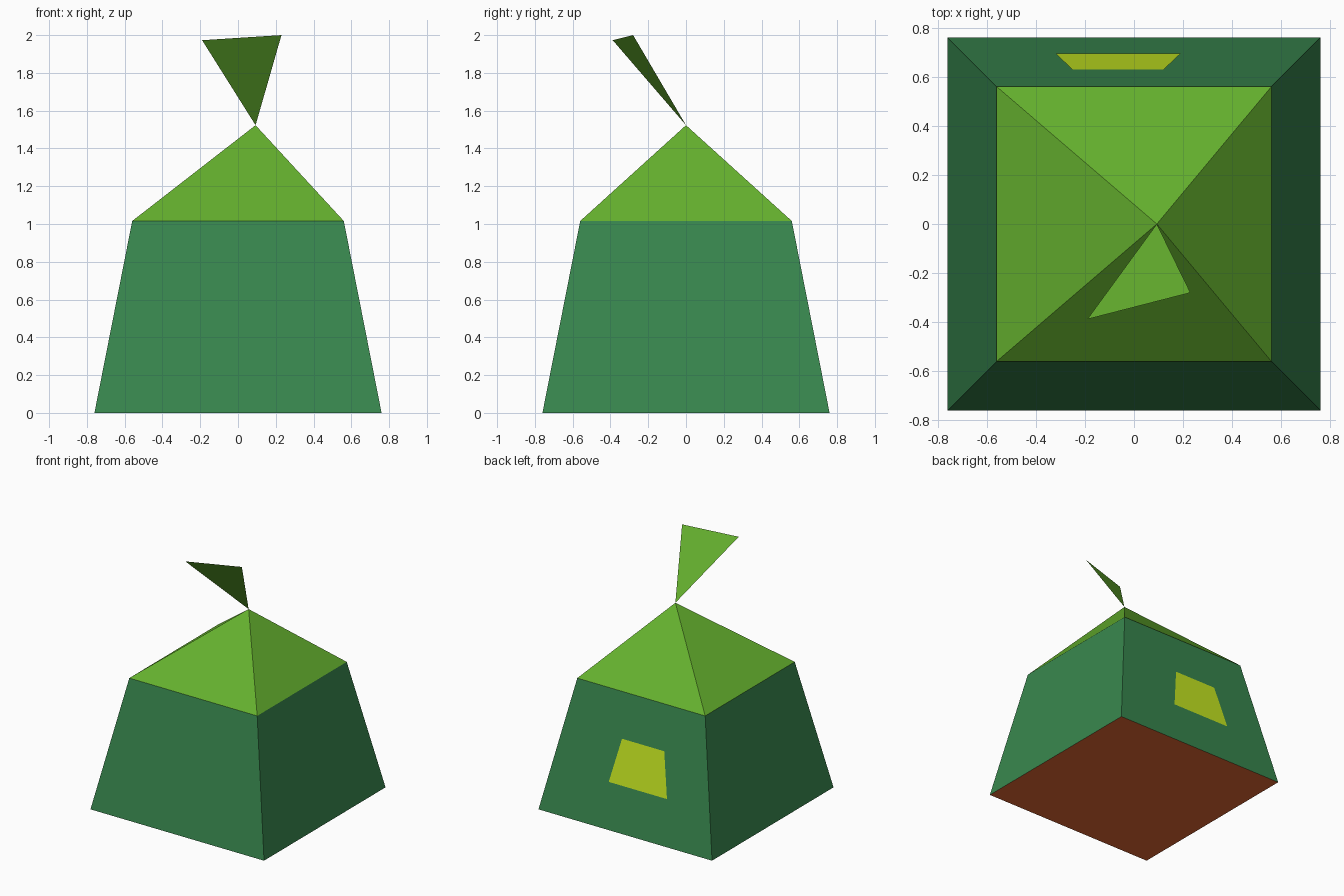
import bpy, bmesh, math
from mathutils import Matrix, Vector

if "Cube" in bpy.data.objects:
    bpy.data.objects.remove(bpy.data.objects["Cube"])

BASE_HALF, TOP_HALF, BODY_H = 0.76, 0.56, 1.016
APEX = Vector((0.093, 0.0, 1.523))


def material(name, rgb):
    """Flat material from an 0-255 sRGB colour."""
    lin = [((c / 255 + 0.055) / 1.055) ** 2.4 for c in rgb]
    mat = bpy.data.materials.new(name)
    mat.diffuse_color = (*lin, 1)
    mat.use_nodes = True
    mat.node_tree.nodes["Principled BSDF"].inputs["Base Color"].default_value = mat.diffuse_color
    return mat


def make_object(name, bm, *mats):
    mesh = bpy.data.meshes.new(name)
    bm.to_mesh(mesh)
    bm.free()
    for mat in mats:
        mesh.materials.append(mat)
    obj = bpy.data.objects.new(name, mesh)
    bpy.context.collection.objects.link(obj)
    return obj


def flat_face(name, points, mat):
    bm = bmesh.new()
    bm.faces.new([bm.verts.new(p) for p in points])
    return make_object(name, bm, mat)


def square_frustum(bottom_half, top_half, z0, z1):
    """Four-sided tapered block with sides square to the axes."""
    bm = bmesh.new()
    place = Matrix.Translation((0, 0, (z0 + z1) / 2)) @ Matrix.Rotation(math.pi / 4, 4, 'Z')
    bmesh.ops.create_cone(bm, cap_ends=True, segments=4,
                          radius1=bottom_half * math.sqrt(2),
                          radius2=top_half * math.sqrt(2),
                          depth=z1 - z0, matrix=place)
    bm.normal_update()
    return bm


dark_green = material("dark green", (56, 135, 78))
leaf_green = material("leaf green", (101, 177, 46))
yellow_green = material("yellow green", (200, 234, 34))
brown = material("brown", (232, 104, 50))

# Tapered body with a brown underside; the hidden top is left open
bm = square_frustum(BASE_HALF, TOP_HALF, 0, BODY_H)
for f in list(bm.faces):
    if f.normal.z > 0.9:
        bmesh.ops.delete(bm, geom=[f], context='FACES_ONLY')
    elif f.normal.z < -0.9:
        f.material_index = 1
make_object("body", bm, dark_green, brown)

# Four-sided roof with an off-centre tip, open underneath
bm = square_frustum(TOP_HALF, 0.1, BODY_H, APEX.z)
bmesh.ops.delete(bm, geom=[f for f in bm.faces if f.normal.z < -0.9], context='FACES_ONLY')
bmesh.ops.pointmerge(bm, verts=[v for v in bm.verts if v.co.z > BODY_H + 0.1], merge_co=APEX)
make_object("pointed_top", bm, leaf_green)

# Single triangular leaf leaning forward from the tip
flat_face("leaf", [APEX, (-0.19, -0.388, 1.973), (0.23, -0.28, 2.0)], leaf_green)


# Trapezoid patch lying on the sloping back
def on_back(x, z):
    return (x, BASE_HALF - (BASE_HALF - TOP_HALF) * z / BODY_H + 0.003, z)


flat_face("back_patch", [on_back(0.19, 0.345), on_back(-0.32, 0.345),
                         on_back(-0.25, 0.68), on_back(0.12, 0.68)], yellow_green)
